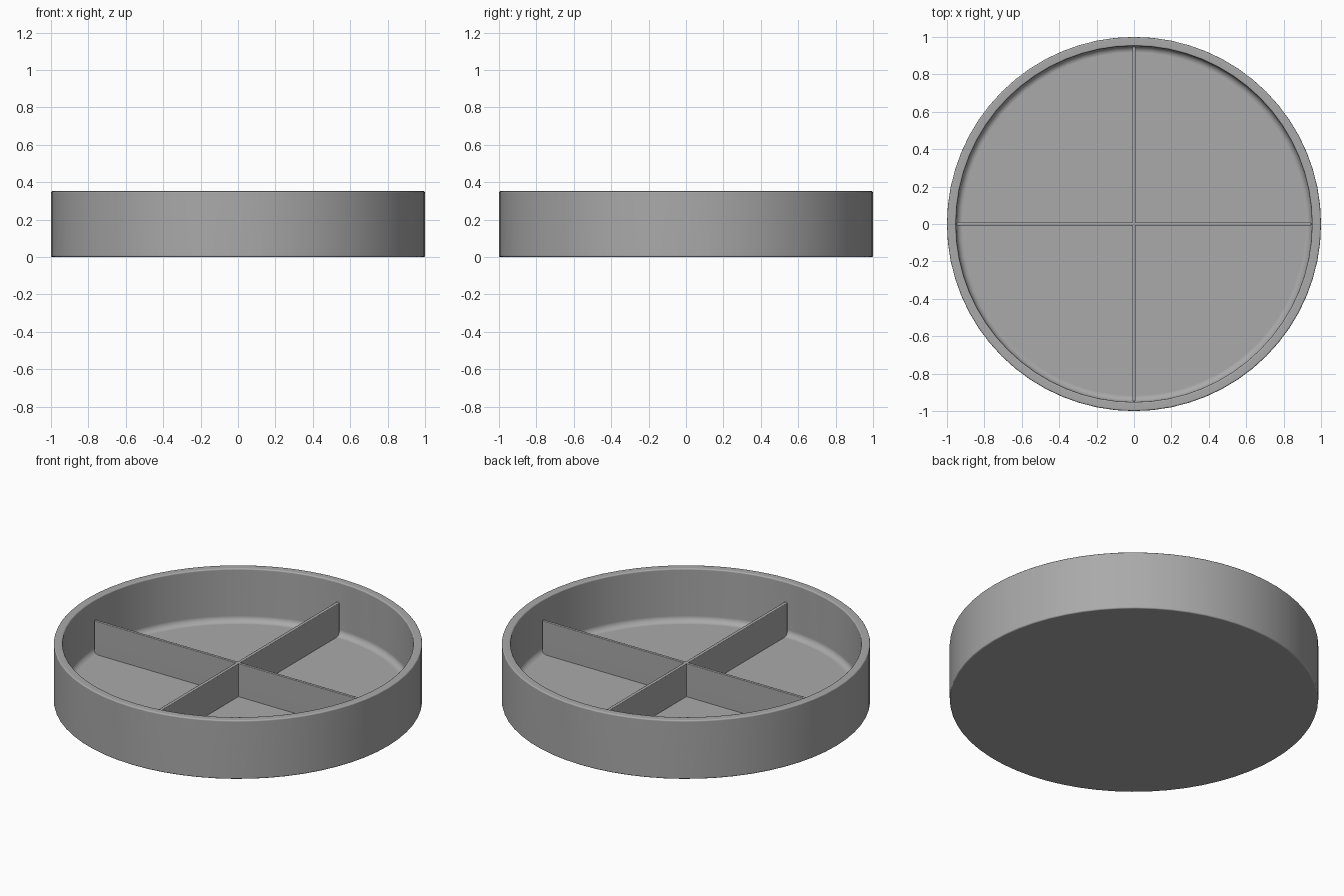
import bpy, bmesh
from math import sin, cos, pi

if "Cube" in bpy.data.objects:
    bpy.data.objects.remove(bpy.data.objects["Cube"])

SIDES = 64
H, FLOOR, INNER = 0.352, 0.035, 0.952

grey = bpy.data.materials.new("dark_grey")
grey.diffuse_color = (0.4, 0.4, 0.4, 1)
grey.use_nodes = True
grey.node_tree.nodes["Principled BSDF"].inputs["Base Color"].default_value = grey.diffuse_color


def finish(name, bm, angle):
    bmesh.ops.recalc_face_normals(bm, faces=bm.faces)
    mesh = bpy.data.meshes.new(name)
    bm.to_mesh(mesh)
    bm.free()
    mesh.materials.append(grey)
    ob = bpy.data.objects.new(name, mesh)
    bpy.context.collection.objects.link(ob)
    bpy.ops.object.select_all(action='DESELECT')
    ob.select_set(True)
    bpy.context.view_layer.objects.active = ob
    bpy.ops.object.shade_smooth_by_angle(angle=angle)
    # keep the large faces evenly shaded beside the small bevels
    mod = ob.modifiers.new("weighted_normals", 'WEIGHTED_NORMAL')
    mod.keep_sharp = True
    return ob


def arc(cx, cz, r, a0, a1, n):
    angles = [(a0 + (a1 - a0) * i / n) * pi / 180 for i in range(n + 1)]
    return [(cx + r * cos(a), cz + r * sin(a)) for a in angles]


# Round tray: half profile with softened edges and a filleted floor corner
b, f = 0.008, 0.035
profile = (arc(1 - b, b, b, -90, 0, 3)
           + arc(1 - b, H - b, b, 0, 90, 3)
           + arc(INNER + b, H - b, b, 90, 180, 3)
           + arc(INNER - f, FLOOR + f, f, 0, -90, 6))
bm = bmesh.new()
rings = [[bm.verts.new((r * cos(2 * pi * i / SIDES), r * sin(2 * pi * i / SIDES), z))
          for i in range(SIDES)] for r, z in profile]
for lo, hi in zip(rings, rings[1:]):
    for i in range(SIDES):
        j = (i + 1) % SIDES
        bm.faces.new((lo[i], lo[j], hi[j], hi[i]))
bm.faces.new(rings[0])    # underside
bm.faces.new(rings[-1])   # inner floor
finish("tray", bm, pi / 5)


# Crossed dividers with lightly rounded edges
def divider(name, size_x, size_y):
    z0, z1 = FLOOR - 0.01, 0.234
    bm = bmesh.new()
    bmesh.ops.create_cube(bm, size=1)
    bmesh.ops.scale(bm, vec=(size_x, size_y, z1 - z0), verts=bm.verts)
    bmesh.ops.translate(bm, vec=(0, 0, (z0 + z1) / 2), verts=bm.verts)
    bmesh.ops.bevel(bm, geom=bm.edges[:], offset=0.004, segments=2,
                    profile=0.5, affect='EDGES')
    finish(name, bm, pi / 4)


LENGTH, THICK = 1.896, 0.018
divider("divider_across", LENGTH, THICK)
divider("divider_lengthwise", THICK, LENGTH)
